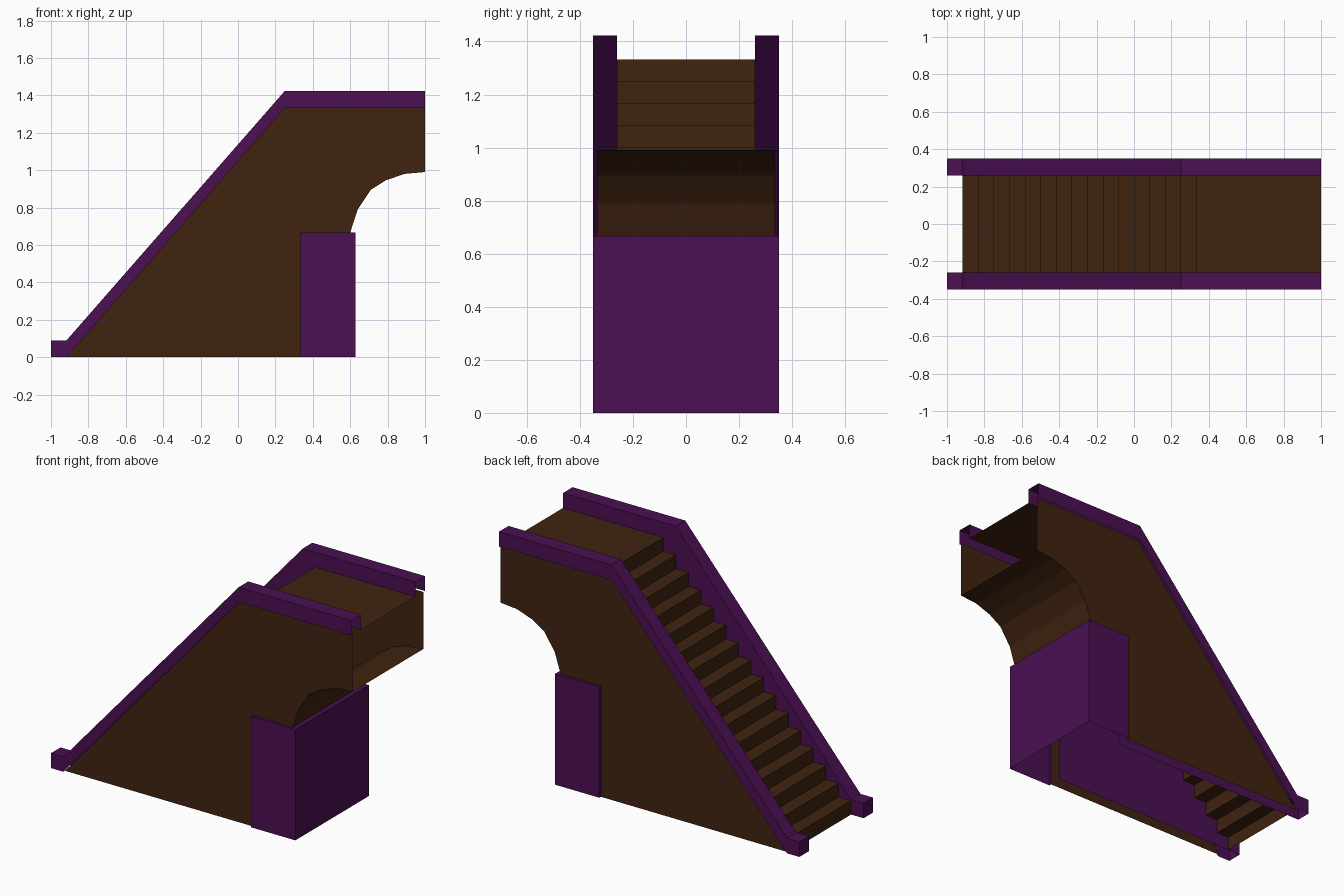
import bpy
import bmesh

cube = bpy.data.objects.get("Cube")
if cube:
    bpy.data.objects.remove(cube, do_unlink=True)


def make_material(name, rgb):
    mat = bpy.data.materials.new(name)
    mat.use_nodes = True
    color = (*rgb, 1)
    mat.diffuse_color = color
    mat.node_tree.nodes["Principled BSDF"].inputs["Base Color"].default_value = color
    return mat


brown = make_material("dark brown", (0.05, 0.017, 0.005))
purple = make_material("deep purple", (0.07, 0.005, 0.085))


def finish(bm, name, mat):
    mesh = bpy.data.meshes.new(name)
    bm.to_mesh(mesh)
    bm.free()
    mesh.materials.append(mat)
    obj = bpy.data.objects.new(name, mesh)
    bpy.context.collection.objects.link(obj)


def add_panel(bm, outline, y, facing):
    """Flat upright sheet at y, with its normal towards facing * y."""
    face = bm.faces.new([bm.verts.new((x, y, z)) for x, z in outline])
    face.normal_update()
    if face.normal.y * facing < 0:
        face.normal_flip()


def add_strip(bm, path, y0, y1):
    """Sheet swept across y; a path running towards +x faces up."""
    y0, y1 = sorted((y0, y1))
    a = [bm.verts.new((x, y0, z)) for x, z in path]
    b = [bm.verts.new((x, y1, z)) for x, z in path]
    for i in range(len(path) - 1):
        bm.faces.new((a[i], a[i + 1], b[i + 1], b[i]))


# Main dimensions
INNER, SKIN, OUTER = 0.26, 0.335, 0.35
FOOT, BEND, TOP_STEP = -0.917, 0.25, 0.333
FLOOR, RAIL_TOP, RAIL_LOW = 1.333, 1.423, 0.09
BLOCK_END, BLOCK_TOP = 0.627, 0.667
STEPS = 16
RISE = FLOOR / STEPS
RUN = (TOP_STEP - FOOT) / (STEPS - 1)

arch = [(1, 0.99), (0.89, 0.98), (0.79, 0.945), (0.71, 0.895),
        (0.64, 0.79), (0.6, BLOCK_TOP)]
rail_path = [(-1, 0), (-1, RAIL_LOW), (FOOT, RAIL_LOW),
             (BEND, RAIL_TOP), (1, RAIL_TOP)]

# Steps and the upper landing
path = []
for i in range(STEPS):
    x = FOOT + i * RUN
    path += [(x, i * RISE), (x, (i + 1) * RISE)]
path.append((1, FLOOR))
bm = bmesh.new()
add_strip(bm, path, -INNER, INNER)
finish(bm, "steps_and_landing", brown)

# Curved underside of the landing
bm = bmesh.new()
add_strip(bm, arch, -SKIN, SKIN)
finish(bm, "arch_underside", brown)

# Side walls and hollow rails, one of each per side
for side, s in (("left", 1), ("right", -1)):
    bm = bmesh.new()
    wall = [(FOOT, 0), (BEND, FLOOR), (1, FLOOR)] + arch
    wall += [(TOP_STEP, BLOCK_TOP), (TOP_STEP, 0)]
    add_panel(bm, wall, s * SKIN, s)
    finish(bm, "back_wall" if s > 0 else "front_wall", brown)

    bm = bmesh.new()
    add_strip(bm, rail_path, s * INNER, s * OUTER)
    add_panel(bm, rail_path + [(1, FLOOR), (BEND, FLOOR), (FOOT, 0)], s * OUTER, s)
    # Inner board runs down to the ground beside the steps
    add_panel(bm, rail_path + [(1, FLOOR), (TOP_STEP, FLOOR), (TOP_STEP, 0)],
              s * INNER, -s)
    finish(bm, "back_rail" if s > 0 else "front_rail", purple)

# Support block, open underneath and towards the steps
bm = bmesh.new()
add_strip(bm, [(TOP_STEP, BLOCK_TOP), (BLOCK_END, BLOCK_TOP), (BLOCK_END, 0)],
          -OUTER, OUTER)
for s in (1, -1):
    add_panel(bm, [(TOP_STEP, 0), (TOP_STEP, BLOCK_TOP),
                   (BLOCK_END, BLOCK_TOP), (BLOCK_END, 0)], s * OUTER, s)
    add_strip(bm, [(TOP_STEP, 0), (TOP_STEP, BLOCK_TOP)], s * SKIN, s * OUTER)
finish(bm, "support_block", purple)
